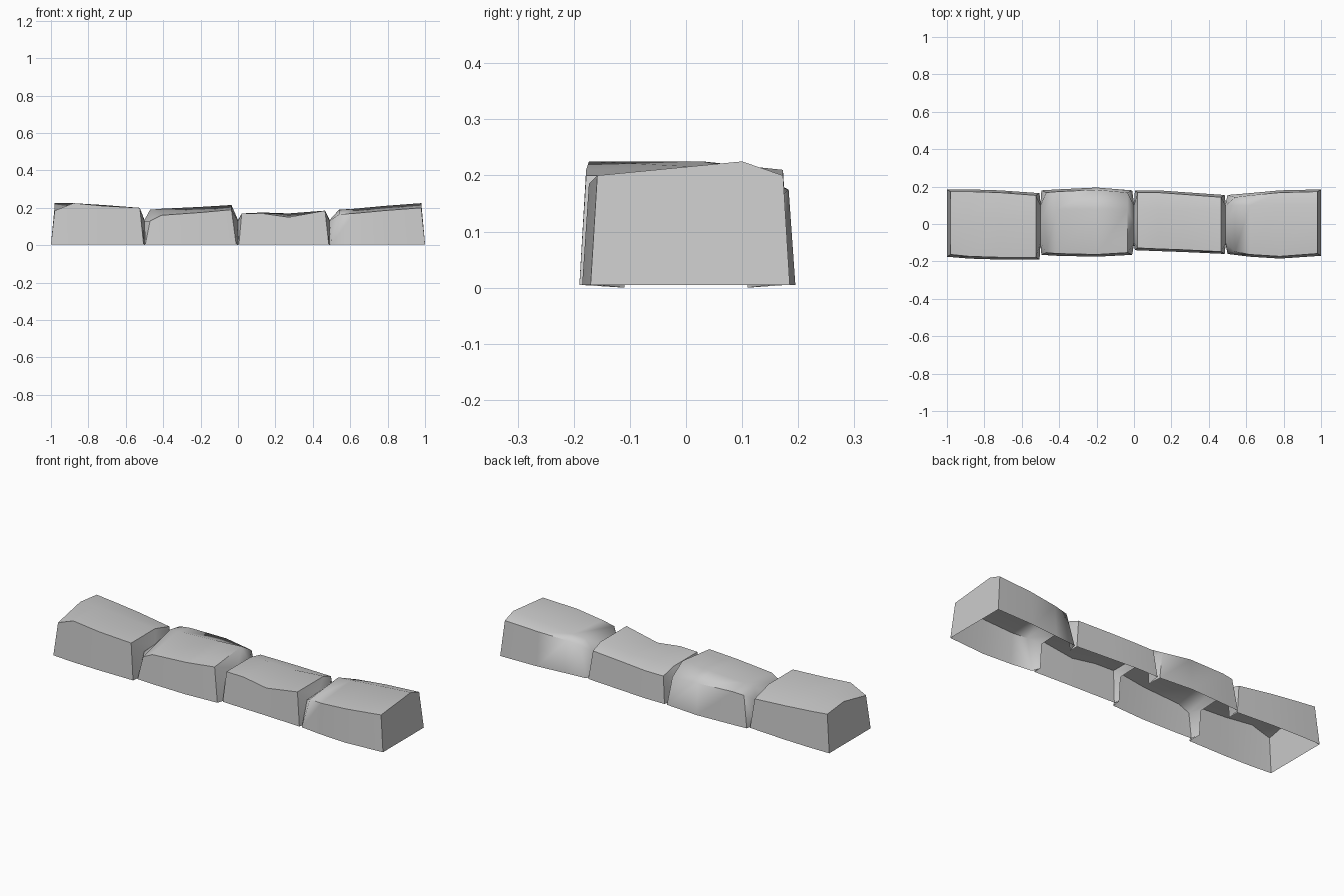
import bpy
import bmesh
import math

default_cube = bpy.data.objects.get("Cube")
if default_cube:
    bpy.data.objects.remove(default_cube, do_unlink=True)

# Single stone colour
stone = bpy.data.materials.new("grey_stone")
stone.use_nodes = True
stone_colour = (0.6, 0.6, 0.6, 1)
stone.diffuse_color = stone_colour
stone.node_tree.nodes["Principled BSDF"].inputs["Base Color"].default_value = stone_colour

BASE = 0.005    # height of the open lower rim
LEAN = 0.012    # how far the walls lean inward at the top


def add_loop(bm, points):
    return [bm.verts.new(p) for p in points]


def bridge(bm, first, second):
    """Skin the strip between two open rows of points."""
    for i in range(len(first) - 1):
        bm.faces.new((first[i], first[i + 1], second[i + 1], second[i]))


def add_arch(bm, x):
    """Valley between neighbouring stones, open below like an arch."""
    half = [(-0.11, 0), (-0.1, 0.13)]
    profile = half + [(0, 0.135)] + [(-y, z) for y, z in reversed(half)]
    return add_loop(bm, [(x, y, z) for y, z in profile])


def make_stone(name, foot, seams, crown_y, smooth_angle, stations):
    """Loft a hollow stone through cross-sections along x.

    foot: x of the two lower ends; seams: x of each valley, or None at a free end
    stations: top x, front y, back y, then front, crown and back heights
    """
    bm = bmesh.new()
    sections = []
    last = len(stations) - 1
    for i, (x, front, back, z_front, z_crown, z_back) in enumerate(stations):
        foot_x = foot[0] if i == 0 else foot[1] if i == last else x
        sections.append(add_loop(bm, [
            (foot_x, front, BASE),
            (x, front + LEAN, z_front),
            (x, crown_y, z_crown),
            (x, back - LEAN, z_back),
            (foot_x, back, BASE),
        ]))

    # Front, top and back
    for first, second in zip(sections, sections[1:]):
        bridge(bm, first, second)

    # Ends: a full wall at a free end, a sloping arch beside a neighbour
    for section, seam in zip((sections[0], sections[-1]), seams):
        if seam is None:
            bm.faces.new(section)
        else:
            bridge(bm, section, add_arch(bm, seam))

    # Smooth faces with crisp hewn edges
    bmesh.ops.recalc_face_normals(bm, faces=bm.faces)
    for face in bm.faces:
        face.smooth = True
    for edge in bm.edges:
        edge.smooth = edge.calc_face_angle(0) < math.radians(smooth_angle)

    mesh = bpy.data.meshes.new(name)
    bm.to_mesh(mesh)
    bm.free()
    mesh.materials.append(stone)
    obj = bpy.data.objects.new(name, mesh)
    bpy.context.scene.collection.objects.link(obj)
    return obj


# Four kerb stones from the right end to the left end
make_stone("right_end_stone", (-1, -0.505), (None, -0.5), 0.03, 40, [
    (-0.98, -0.175, 0.185, 0.185, 0.225, 0.21),
    (-0.88, -0.185, 0.185, 0.225, 0.225, 0.2),
    (-0.72, -0.19, 0.18, 0.21, 0.215, 0.185),
    (-0.525, -0.19, 0.165, 0.2, 0.2, 0.165),
])
make_stone("right_middle_stone", (-0.495, -0.01), (-0.5, 0), 0.08, 65, [
    (-0.47, -0.165, 0.18, 0.13, 0.19, 0.175),
    (-0.41, -0.17, 0.185, 0.16, 0.195, 0.18),
    (-0.2, -0.175, 0.195, 0.175, 0.205, 0.175),
    (-0.035, -0.165, 0.18, 0.19, 0.215, 0.16),
])
make_stone("left_middle_stone", (0.005, 0.485), (0, 0.49), 0.08, 40, [
    (0.02, -0.14, 0.18, 0.17, 0.17, 0.15),
    (0.13, -0.145, 0.18, 0.17, 0.175, 0.15),
    (0.27, -0.15, 0.17, 0.15, 0.17, 0.155),
    (0.465, -0.16, 0.155, 0.185, 0.185, 0.16),
])
make_stone("left_end_stone", (0.5, 1), (0.49, None), 0.1, 65, [
    (0.54, -0.16, 0.155, 0.165, 0.19, 0.17),
    (0.62, -0.175, 0.165, 0.17, 0.195, 0.18),
    (0.78, -0.185, 0.18, 0.185, 0.21, 0.19),
    (0.98, -0.17, 0.185, 0.2, 0.225, 0.2),
])
